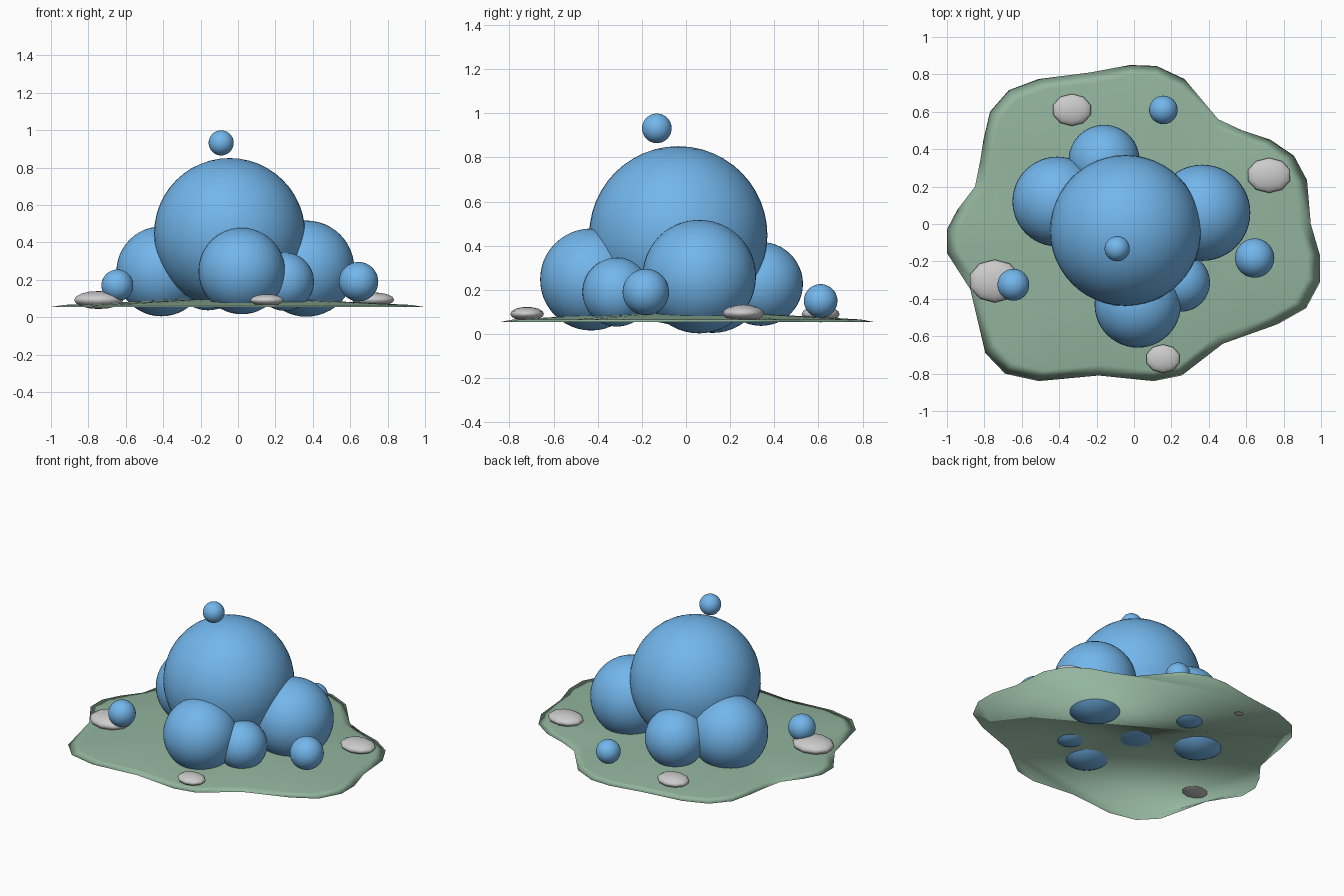
import bpy, bmesh, math

if "Cube" in bpy.data.objects:
    bpy.data.objects.remove(bpy.data.objects["Cube"])


def material(name, color):
    m = bpy.data.materials.new(name)
    m.diffuse_color = (*color, 1)
    m.use_nodes = True
    m.node_tree.nodes["Principled BSDF"].inputs["Base Color"].default_value = m.diffuse_color
    return m


blue = material("water_blue", (0.17, 0.47, 0.84))
green = material("moss_green", (0.29, 0.46, 0.34))


def ball(name, loc, size, segs, rings, mat=None, turn=0):
    bpy.ops.mesh.primitive_uv_sphere_add(segments=segs, ring_count=rings, radius=1,
                                         location=loc, rotation=(0, 0, turn))
    ob = bpy.context.object
    ob.name = name
    ob.scale = size
    bpy.ops.object.shade_smooth()
    if mat:
        ob.data.materials.append(mat)
    return ob


# Blue drops: x, y, z, radius
drops = {
    "main_drop": (-0.045, -0.035, 0.447, 0.404),
    "left_drop": (-0.41, 0.12, 0.245, 0.24),
    "back_drop": (-0.16, 0.34, 0.227, 0.19),
    "right_drop": (0.365, 0.06, 0.26, 0.257),
    "front_drop": (0.02, -0.43, 0.247, 0.231),
    "front_right_drop": (0.25, -0.313, 0.19, 0.156),
    "loose_drop_right": (0.645, -0.182, 0.19, 0.105),
    "loose_drop_left": (-0.645, -0.325, 0.17, 0.085),
    "loose_drop_back": (0.157, 0.61, 0.15, 0.076),
    "floating_drop": (-0.09, -0.132, 0.932, 0.067),
}
for name, (x, y, z, r) in drops.items():
    ball(name, (x, y, z), (r, r, r), 48, 24, blue)

# Flat grey pebbles: x, y, z, half sizes
pebbles = [
    (-0.745, -0.305, 0.092, 0.138, 0.115, 0.048),
    (-0.332, 0.61, 0.09, 0.106, 0.086, 0.037),
    (0.722, 0.26, 0.094, 0.119, 0.094, 0.039),
    (0.155, -0.72, 0.091, 0.093, 0.076, 0.032),
]
for i, (x, y, z, a, b, c) in enumerate(pebbles, 1):
    ball(f"pebble_{i}", (x, y, z), (a, b, c), 10, 8)

# Irregular ground patch: low dome over a flat underside
outline = [
    (-.02, .85), (.12, .845), (.27, .775), (.45, .56), (.58, .5), (.73, .45),
    (.855, .365), (.925, .235), (.945, 0), (.995, -.17), (.995, -.31), (.92, -.45),
    (.77, -.535), (.475, -.64), (.255, -.81), (.105, -.84), (-.19, -.81), (-.51, -.84),
    (-.69, -.8), (-.795, -.69), (-.875, -.35), (-1, -.155), (-1, -.03), (-.945, .075),
    (-.85, .2), (-.82, .35), (-.805, .45), (-.77, .6), (-.67, .715), (-.51, .775),
    (-.235, .81)]
outline.reverse()
bm = bmesh.new()
rings = [[bm.verts.new((x * s, y * s, z)) for x, y in outline]
         for s, z in ((1, 0.055), (0.93, 0.066), (0.6, 0.082), (0.3, 0.095))]
n = len(outline)
for lo, hi in zip(rings, rings[1:]):
    for i in range(n):
        j = (i + 1) % n
        bm.faces.new((lo[i], lo[j], hi[j], hi[i]))
top = bm.verts.new((0, 0, 0.1))
for i in range(n):
    bm.faces.new((rings[-1][i], rings[-1][(i + 1) % n], top))
bm.faces.new(rings[0][::-1])
for f in bm.faces:
    f.smooth = True
bmesh.ops.recalc_face_normals(bm, faces=bm.faces)
mesh = bpy.data.meshes.new("ground_patch")
bm.to_mesh(mesh)
bm.free()
ground = bpy.data.objects.new("ground_patch", mesh)
ground.data.materials.append(green)
bpy.context.collection.objects.link(ground)
